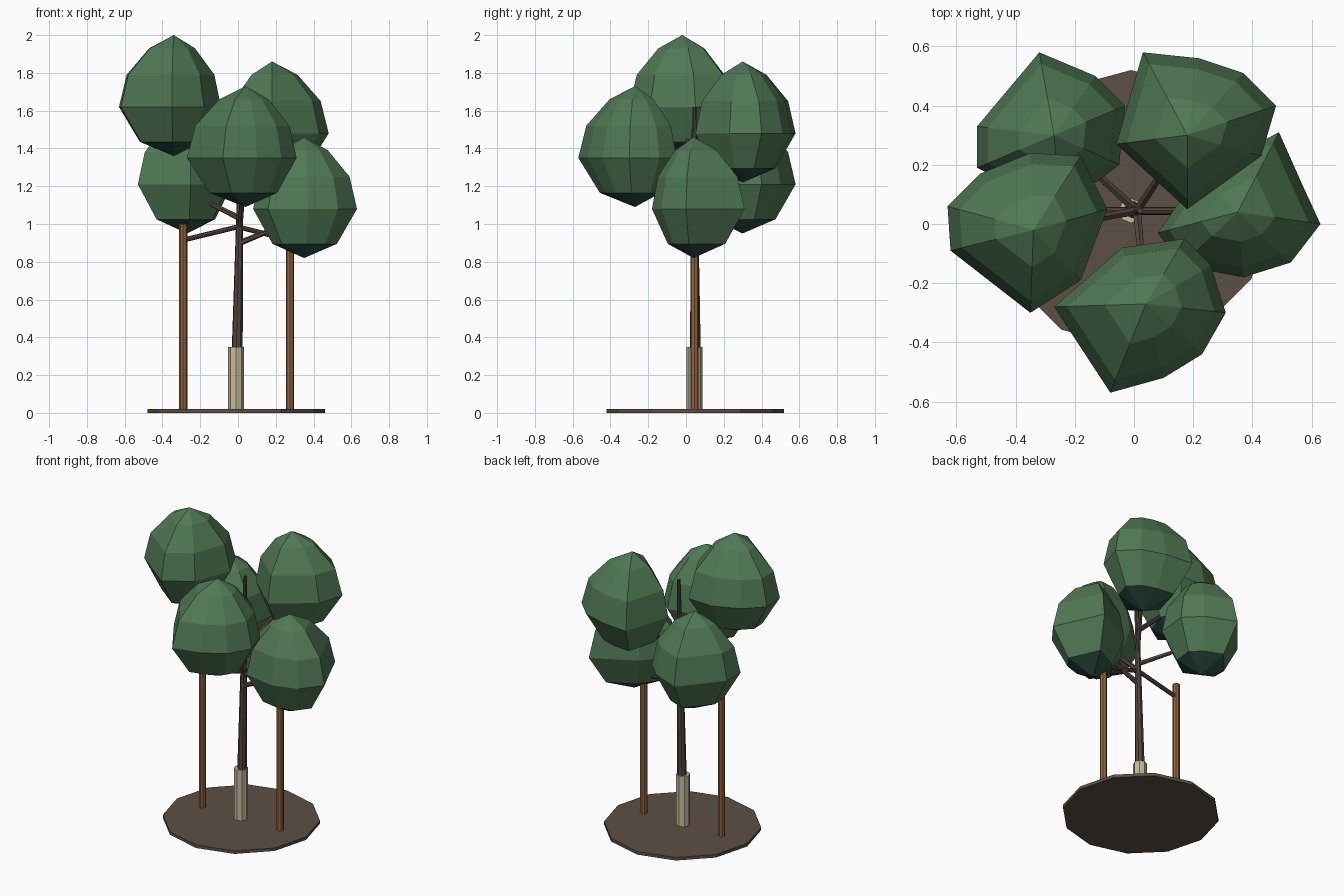
import bpy, bmesh
from mathutils import Vector

cube = bpy.data.objects.get("Cube")
if cube:
    bpy.data.objects.remove(cube, do_unlink=True)


def material(name, *rgb):
    mat = bpy.data.materials.new(name)
    mat.use_nodes = True
    color = (*rgb, 1)
    mat.diffuse_color = color
    mat.node_tree.nodes["Principled BSDF"].inputs["Base Color"].default_value = color
    return mat


leaf = material("leaf_green", .08, .19, .09)
leaf_under = material("leaf_underside", .026, .08, .06)
bark = material("dark_bark", .09, .062, .046)
timber = material("stake_timber", .29, .13, .052)
cream = material("cream_guard", .56, .5, .34)
soil = material("soil", .11, .08, .058)


def finish(name, bm, *mats):
    bmesh.ops.recalc_face_normals(bm, faces=bm.faces)
    mesh = bpy.data.meshes.new(name)
    bm.to_mesh(mesh)
    bm.free()
    for mat in mats:
        mesh.materials.append(mat)
    obj = bpy.data.objects.new(name, mesh)
    bpy.context.collection.objects.link(obj)
    return obj


def rod(name, start, end, r_start, r_end, mat, sides=8):
    """Tapered cylinder between two points."""
    start, end = Vector(start), Vector(end)
    axis = end - start
    bm = bmesh.new()
    bmesh.ops.create_cone(bm, cap_ends=True, segments=sides, radius1=r_start,
                          radius2=r_end, depth=axis.length)
    turn = axis.to_track_quat("Z", "Y").to_matrix()
    bmesh.ops.transform(bm, matrix=turn.to_4x4(), verts=bm.verts)
    bmesh.ops.translate(bm, vec=(start + end) / 2, verts=bm.verts)
    return finish(name, bm, mat)


def leaf_clump(name, apex, base, outline):
    """Faceted egg: the outline is shrunk towards the apex on each ring."""
    centre = Vector((*apex, 0)) / 100
    rim = [Vector((x, y, 0)) / 100 for x, y in outline]
    profile = [(.62, .075), (1, .26), (.86, .43), (.45, .57)]
    bm = bmesh.new()
    rings = [[bm.verts.new(centre.lerp(p, scale) + Vector((0, 0, base + z)))
              for p in rim] for scale, z in profile]
    bottom = bm.verts.new(centre + Vector((0, 0, base)))
    top = bm.verts.new(centre + Vector((0, 0, base + .64)))
    n = len(rim)
    for i in range(n):
        j = (i + 1) % n
        bm.faces.new((bottom, rings[0][j], rings[0][i])).material_index = 1
        bm.faces.new((top, rings[-1][i], rings[-1][j]))
        for low, high in zip(rings, rings[1:]):
            bm.faces.new((low[i], low[j], high[j], high[i]))
    return finish(name, bm, leaf, leaf_under)


# Ground disc, trunk and its protective sleeve
x0, y0 = -.01, .05
rod("soil_disc", (x0, y0, 0), (x0, y0, .02), .47, .47, soil, 12)
rod("trunk", (x0, y0, .02), (.02, .045, 1.62), .034, .01, bark)
rod("trunk_guard", (x0, .045, .02), (x0, .045, .35), .042, .042, cream)

# Support stakes with ties back to the trunk
for side, x in (("right", -.29), ("left", .275)):
    rod(side + "_stake", (x, .045, .01), (x, .045, 1), .022, .022, timber)
    rod(side + "_tie", (x, .045, .915), (0, .045, .985), .013, .013, bark)

# Leaf clumps: apex, base height and plan outline in hundredths
clumps = {
    "right_upper": ((-34, -2), 1.36,
        [(-63, 6), (-62, -9), (-35, -30), (-18, -19), (-9, 5), (-18, 23), (-35, 24), (-52, 17)]),
    "front": ((4, -27), 1.09,
        [(-8, -57), (10, -52), (23, -44), (31, -30), (26, -14), (17, -5), (-4, -8), (-27, -28)]),
    "left_back": ((18, 30), 1.22,
        [(18, 5), (43, 23), (48, 40), (37, 51), (22, 56), (3, 58), (-6, 27)]),
    "left_lower": ((35, 4), .82,
        [(63, 0), (53, -13), (37, -18), (16, -14), (8, -3), (22, 17), (49, 31), (57, 13)]),
    "right_back": ((-27, 30), .95,
        [(-32, 58), (-53, 33), (-53, 19), (-25, 5), (-5, 20), (-3, 40), (-13, 50)]),
}
for name, (apex, base, outline) in clumps.items():
    leaf_clump(name + "_leaves", apex, base, outline)
    # Branch from the trunk into the clump
    start_z = base + .08 if base < 1 else base - .1
    rod(name + "_branch", (.01, .045, start_z),
        (apex[0] / 100, apex[1] / 100, base + .22), .016, .01, bark, 6)
